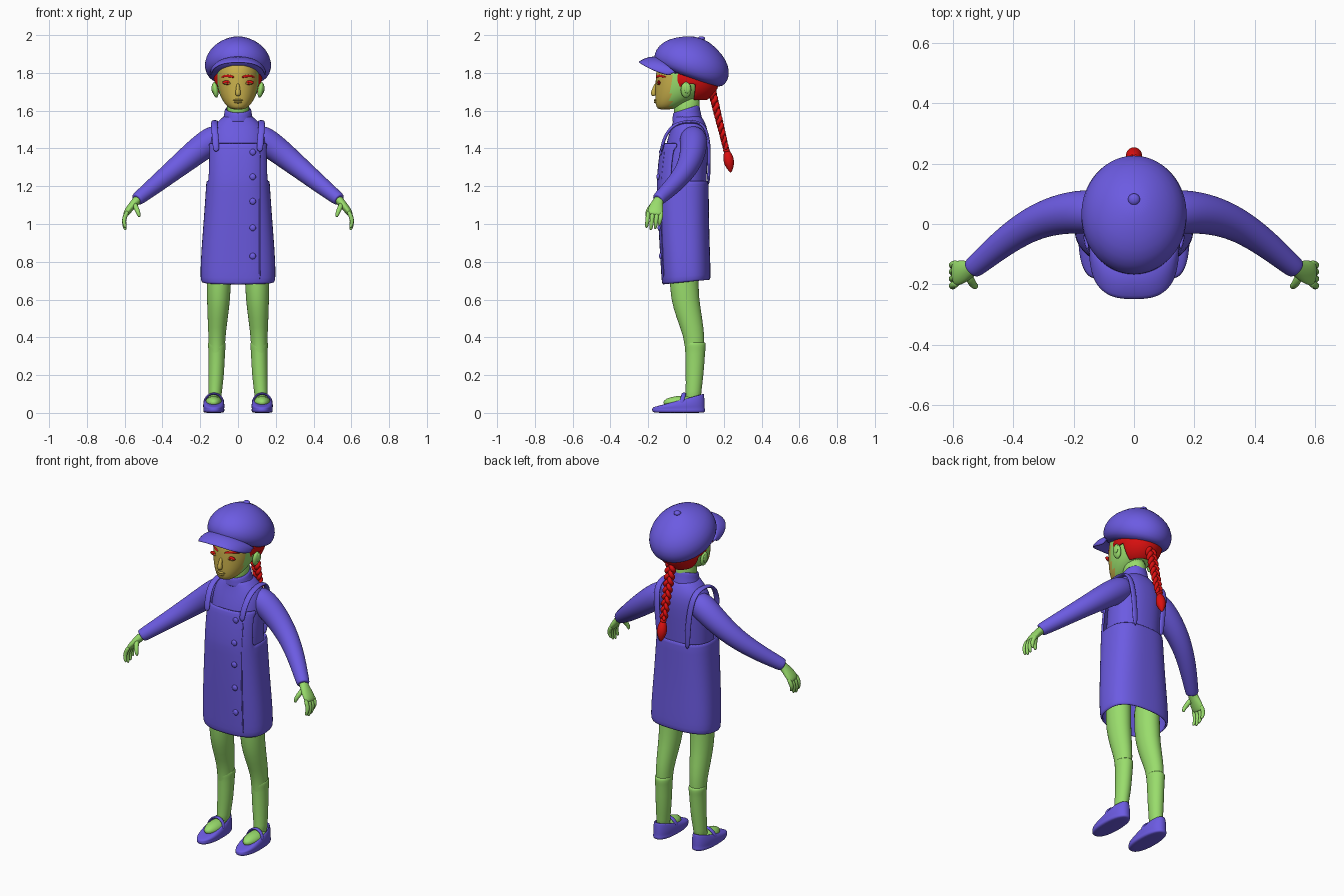
import bpy, bmesh, math
from mathutils import Vector, Matrix, Quaternion
from mathutils.bvhtree import BVHTree

if "Cube" in bpy.data.objects:
    bpy.data.objects.remove(bpy.data.objects["Cube"])


def material(name, rgb):
    m = bpy.data.materials.new(name)
    m.use_nodes = True
    m.diffuse_color = (*rgb, 1)
    m.node_tree.nodes["Principled BSDF"].inputs["Base Color"].default_value = (*rgb, 1)
    return m


PURPLE = material("purple cloth", (0.15, 0.105, 0.76))
GREEN = material("green skin", (0.32, 0.72, 0.15))
YELLOW = material("yellow face", (0.58, 0.43, 0.07))
RED = material("red hair", (0.72, 0.005, 0.005))


def finish(name, bm, mat, sub=1, thick=0):
    bmesh.ops.recalc_face_normals(bm, faces=bm.faces)
    for f in bm.faces:
        f.smooth = True
    me = bpy.data.meshes.new(name)
    bm.to_mesh(me)
    bm.free()
    me.materials.append(mat)
    ob = bpy.data.objects.new(name, me)
    bpy.context.collection.objects.link(ob)
    if thick:
        mod = ob.modifiers.new("thickness", 'SOLIDIFY')
        mod.thickness, mod.offset = thick, -1
    if sub:
        mod = ob.modifiers.new("smooth", 'SUBSURF')
        mod.levels = mod.render_levels = sub
    return ob


def skin_rings(rings, segs, power, caps):
    """Rings are (centre, rx, ry, rotation); returns a bmesh."""
    bm = bmesh.new()
    loops = []
    for c, rx, ry, rot in rings:
        loop = []
        for i in range(segs):
            a = math.tau * i / segs
            x, y = math.cos(a), math.sin(a)
            v = Vector((rx * math.copysign(abs(x) ** (2 / power), x),
                        ry * math.copysign(abs(y) ** (2 / power), y), 0))
            loop.append(bm.verts.new(Vector(c) + rot @ v))
        loops.append(loop)
    for a, b in zip(loops, loops[1:]):
        for i in range(segs):
            j = (i + 1) % segs
            bm.faces.new((a[i], a[j], b[j], b[i]))
    if caps:
        bm.faces.new(loops[0])
        bm.faces.new(loops[-1])
    return bm


def tower(rows, segs=32, power=2, caps=True, cx=0):
    """Rows are (z, half width, front y, back y, tilt, x shift)."""
    rings = []
    for row in rows:
        z, rx, y0, y1, tilt, dx = (*row, 0, 0)[:6] if len(row) < 6 else row
        rot = Quaternion((1, 0, 0), tilt)
        rings.append(((cx + dx, (y0 + y1) / 2, z), rx, (y1 - y0) / 2, rot))
    return skin_rings(rings, segs, power, caps)


def tube(name, pts, mat, ref=(1, 0, 0), segs=12, sub=2):
    """Points are (x, y, z, radius along ref, other radius)."""
    rings = []
    for i, p in enumerate(pts):
        t = Vector(pts[min(i + 1, len(pts) - 1)][:3]) - Vector(pts[max(i - 1, 0)][:3])
        t.normalize()
        u = Vector(ref)
        u = (u - t * u.dot(t)).normalized()
        rot = Matrix((u, t.cross(u), t)).transposed().to_quaternion()
        rings.append((p[:3], p[3], p[-1], rot))
    return finish(name, skin_rings(rings, segs, 2, True), mat, sub)


def ball(name, loc, size, mat, turn=0, segs=20):
    bm = bmesh.new()
    bmesh.ops.create_uvsphere(bm, u_segments=segs, v_segments=segs // 2, radius=1)
    m = Matrix.Translation(loc) @ Matrix.Rotation(turn, 4, 'Y') @ Matrix.Diagonal((*size, 1))
    bm.transform(m)
    return finish(name, bm, mat, 0)


def front_finder(ob):
    tree = BVHTree.FromObject(ob, bpy.context.evaluated_depsgraph_get())
    return lambda x, z: tree.ray_cast(Vector((x, -1, z)), Vector((0, 1, 0)))[0].y


# Head with the face as a differently coloured front
head = finish("head", tower([
    (1.605, .03, -.145, -.08), (1.62, .056, -.158, -.03), (1.65, .08, -.163, .03),
    (1.69, .1, -.163, .09), (1.74, .11, -.161, .12), (1.79, .113, -.16, .14),
    (1.84, .11, -.152, .14), (1.9, .08, -.1, .1)], 48, 2.1), GREEN)
head.data.materials.append(YELLOW)
for f in head.data.polygons:
    if f.center.y < -.08:
        f.material_index = 1
finish("neck", tower([(1.54, .062, -.06, .075), (1.6, .058, -.065, .07), (1.7, .06, -.07, .08)]), GREEN)
face_y = front_finder(head)

# Facial features
tube("nose", [(0, -.158, 1.745, .008), (0, -.168, 1.715, .011), (0, -.174, 1.69, .016),
              (0, -.166, 1.678, .012)], YELLOW)
for nm, z, w in (("upper_lip", 1.656, .026), ("lower_lip", 1.645, .021)):
    ball(nm, (0, -.161, z), (w, .009, .006), YELLOW)
for s, side in ((1, "left"), (-1, "right")):
    x = .055 * s
    ball(side + "_eye_rim", (x, face_y(x, 1.748), 1.748), (.028, .008, .012), RED, -.05 * s)
    ball(side + "_eye", (x, face_y(x, 1.745) - .004, 1.744), (.019, .007, .006), YELLOW)
    ball(side + "_iris", (x, face_y(x, 1.745) - .009, 1.745), (.006, .004, .006), RED)
    tube(side + "_brow", [(a * s, face_y(a * s, z), z, .005, r) for a, z, r in
         ((.02, 1.776, .004), (.04, 1.783, .008), (.065, 1.785, .007), (.09, 1.776, .004))], RED, (0, 1, 0))
    ball(side + "_ear", (.12 * s, 0, 1.71), (.016, .028, .042), GREEN, .15 * s)
    ball(side + "_ear_fold", (.133 * s, .006, 1.718), (.007, .018, .026), GREEN)

# Hair shell trimmed around ears and nape
bm = bmesh.new()
bmesh.ops.create_uvsphere(bm, u_segments=48, v_segments=48, radius=1)
bm.transform(Matrix.Translation((0, .03, 1.775)) @ Matrix.Diagonal((.127, .15, .14, 1)))


def bald(c):
    return c.y < -.075 or c.z < (1.655 if c.y > .04 else 1.735 if c.y > -.02 else 1.72) or c.z > 1.86


bmesh.ops.delete(bm, geom=[f for f in bm.faces if bald(f.calc_center_median())], context='FACES')
finish("hair", bm, RED, 1, .012)

# Three-strand braid with tie and tuft
for k in range(3):
    strand = []
    for i in range(45):
        t = i / 44
        a = t * math.tau * 3 + k * math.tau / 3
        r = 1.1 - .35 * t
        strand.append((.019 * r * math.sin(a), .135 + .078 * t + .011 * r * math.sin(2 * a),
                       1.715 - .32 * t, .0145 * r))
    tube("braid_strand_%d" % (k + 1), strand, RED, segs=8, sub=1)
ball("braid_tie", (0, .214, 1.39), (.018, .018, .014), RED)
tube("braid_tuft", [(0, .214, 1.395, .012), (0, .222, 1.36, .027), (0, .228, 1.325, .03),
                    (0, .234, 1.295, .018), (0, .236, 1.272, .004)], RED)

# Puffy cap, tilted backwards
lean = Quaternion((1, 0, 0), math.radians(-20))
hub = Vector((0, .03, 1.84))
cap_rows = [(-.07, .138, .158), (-.055, .146, .17), (-.05, .162, .192), (-.012, .179, .209), (.04, .172, .2),
            (.09, .14, .162), (.13, .085, .095), (.152, .03, .03)]
finish("cap", skin_rings([(hub + lean @ Vector((0, 0, u)), rx, ry, lean) for u, rx, ry in cap_rows],
                         40, 2, True), PURPLE)
ball("cap_button", hub + lean @ Vector((0, 0, .15)), (.02, .02, .013), PURPLE, segs=16)

# Curved visor
bm = bmesh.new()
rows = []
for i in range(25):
    p = math.radians(-88 + 176 * i / 24)
    c, sn = math.cos(p), math.sin(p)
    inner = Vector((.148 * sn, -.04 - .10 * c, 1.79 + .095 * c))
    outer = Vector((math.copysign(.15 * abs(sn) ** .75, sn), -.06 - .193 * c ** .6, 1.782 + .078 * c))
    rows.append([bm.verts.new(inner.lerp(outer, j / 4) + Vector((0, 0, .012 * math.sin(math.pi * j / 4))))
                 for j in range(5)])
for a, b in zip(rows, rows[1:]):
    for j in range(4):
        bm.faces.new((a[j], a[j + 1], b[j + 1], b[j]))
finish("visor", bm, PURPLE, 1, .012)

# Jumper with roll collar
finish("jumper", tower([
    (.95, .145, -.12, .1), (1.2, .15, -.137, .105), (1.38, .152, -.115, .118), (1.46, .15, -.095, .12),
    (1.52, .135, -.075, .11), (1.555, .09, -.066, .09), (1.58, .07, -.064, .078)], 40, 2.3), PURPLE)
finish("collar", tower([(1.55, .085, -.075, .088, .1), (1.57, .074, -.073, .08, .2), (1.6, .072, -.074, .076, .3),
                        (1.612, .066, -.069, .072, .3)], 32, 2, False), PURPLE, 1, .008)

# Pinafore: full skirt, bib kept only at the front
bm = tower([(.69, .185, -.12, .122, .1), (.695, .198, -.129, .131, .1), (.75, .199, -.132, .13, .04),
            (.85, .195, -.138, .127), (1.0, .183, -.147, .122), (1.2, .169, -.155, .12), (1.23, .168, -.155, .12),
            (1.32, .166, -.148, .126), (1.4, .163, -.137, .131), (1.43, .16, -.131, .131)], 48, 2.6, False)


def open_area(c):
    return c.z > 1.23 and (c.y > -.03 or abs(c.x) > .155)


bmesh.ops.delete(bm, geom=[f for f in bm.faces if open_area(f.calc_center_median())], context='FACES')
dress = finish("pinafore", bm, PURPLE, 1, .012)
dress_y = front_finder(dress)
for i, z in enumerate((1.38, 1.25, 1.12, .98, .83)):
    ball("button_%d" % (i + 1), (.078, dress_y(.078, z) - .002, z), (.017, .009, .017), PURPLE, segs=16)
tube("placket_edge", [(.115, dress_y(.115, z), z, .004) for z in (1.4, 1.25, 1.1, .95, .8, .7)],
     PURPLE, segs=8, sub=1)

for s, side in ((1, "left"), (-1, "right")):
    def mirrored(pts):
        return [(p[0] * s, *p[1:]) for p in pts]

    # Shoulder strap
    tube(side + "_strap", mirrored([(x, y, z, .018, .009) for x, y, z in (
        (.115, -.13, 1.38), (.118, -.122, 1.44), (.125, -.085, 1.51), (.125, -.03, 1.54), (.122, .05, 1.545),
        (.12, .1, 1.52), (.112, .12, 1.45), (.1, .124, 1.35), (.09, .118, 1.2))]), PURPLE)

    # Sleeve and cuff
    tube(side + "_sleeve", mirrored([
        (.08, .035, 1.47, .06), (.13, .04, 1.45, .076), (.2, .04, 1.4, .072), (.28, .025, 1.335, .064),
        (.36, -.01, 1.27, .055), (.44, -.067, 1.205, .047), (.5, -.118, 1.157, .04),
        (.535, -.147, 1.13, .036), (.537, -.149, 1.128, .03)]), PURPLE, (0, 1, 0), 16)

    # Hand
    tube(side + "_palm", mirrored([
        (.51, -.128, 1.15, .026), (.54, -.148, 1.122, .027, .023), (.565, -.158, 1.092, .04, .021),
        (.59, -.164, 1.06, .044, .018), (.597, -.166, 1.045, .036, .012)]), GREEN, (0, 1, 0))
    for n, y, d in (("index", -.198, 0), ("middle", -.175, -.012), ("ring", -.152, -.006), ("little", -.13, .012)):
        tube("%s_%s_finger" % (side, n), mirrored([
            (.583, y, 1.07, .012), (.602, y - .004, 1.035, .012), (.604, y - .008, 1.005 + d, .011),
            (.594, y - .012, .978 + d, .007)]), GREEN)
    tube(side + "_thumb", mirrored([(.548, -.165, 1.11, .014), (.54, -.192, 1.085, .014),
                                    (.527, -.206, 1.06, .012), (.522, -.208, 1.035, .007)]), GREEN)

    # Leg and sock
    finish(side + "_leg", tower([(z, rx, y0, y1, 0, x * s) for z, rx, y0, y1, x in (
        (.92, .068, -.09, .07, .1), (.66, .065, -.09, .063, .101), (.55, .058, -.068, .078, .105),
        (.45, .049, -.03, .094, .11), (.37, .043, -.004, .1, .112), (.2, .039, .002, .09, .115),
        (.1, .033, .003, .075, .122), (.04, .03, 0, .075, .124))], 24), GREEN)
    finish(side + "_sock", tower([(z, rx, y0, y1, 0, x * s) for z, rx, y0, y1, x in (
        (.375, .042, -.002, .099, .112), (.373, .047, -.007, .105, .112), (.345, .047, -.007, .105, .112),
        (.335, .044, -.004, .102, .112), (.2, .042, -.002, .094, .115), (.11, .036, -.001, .08, .122),
        (.05, .034, -.01, .08, .124))], 24), GREEN)

    # Foot, shoe and shoe strap
    cx = .128 * s
    ball(side + "_foot", (cx, -.02, .055), (.045, .1, .035), GREEN)
    finish(side + "_shoe", tower([
        (0, .045, -.16, .09), (.003, .055, -.178, .1), (.018, .057, -.181, .102), (.021, .054, -.178, .099),
        (.04, .059, -.18, .1, .08), (.066, .05, -.158, .1, .24), (.076, .043, -.112, .097, .28),
        (.066, .036, -.1, .088, .25), (.04, .036, -.1, .086, .1)], 32, 2.3, cx=cx), PURPLE)
    tube(side + "_shoe_strap", [(cx + .051 * math.cos(a), -.025 + .014 * math.sin(a), .05 + .053 * math.sin(a), .012, .006)
                                for a in (math.pi * i / 8 for i in range(9))], PURPLE, (0, 1, 0))
